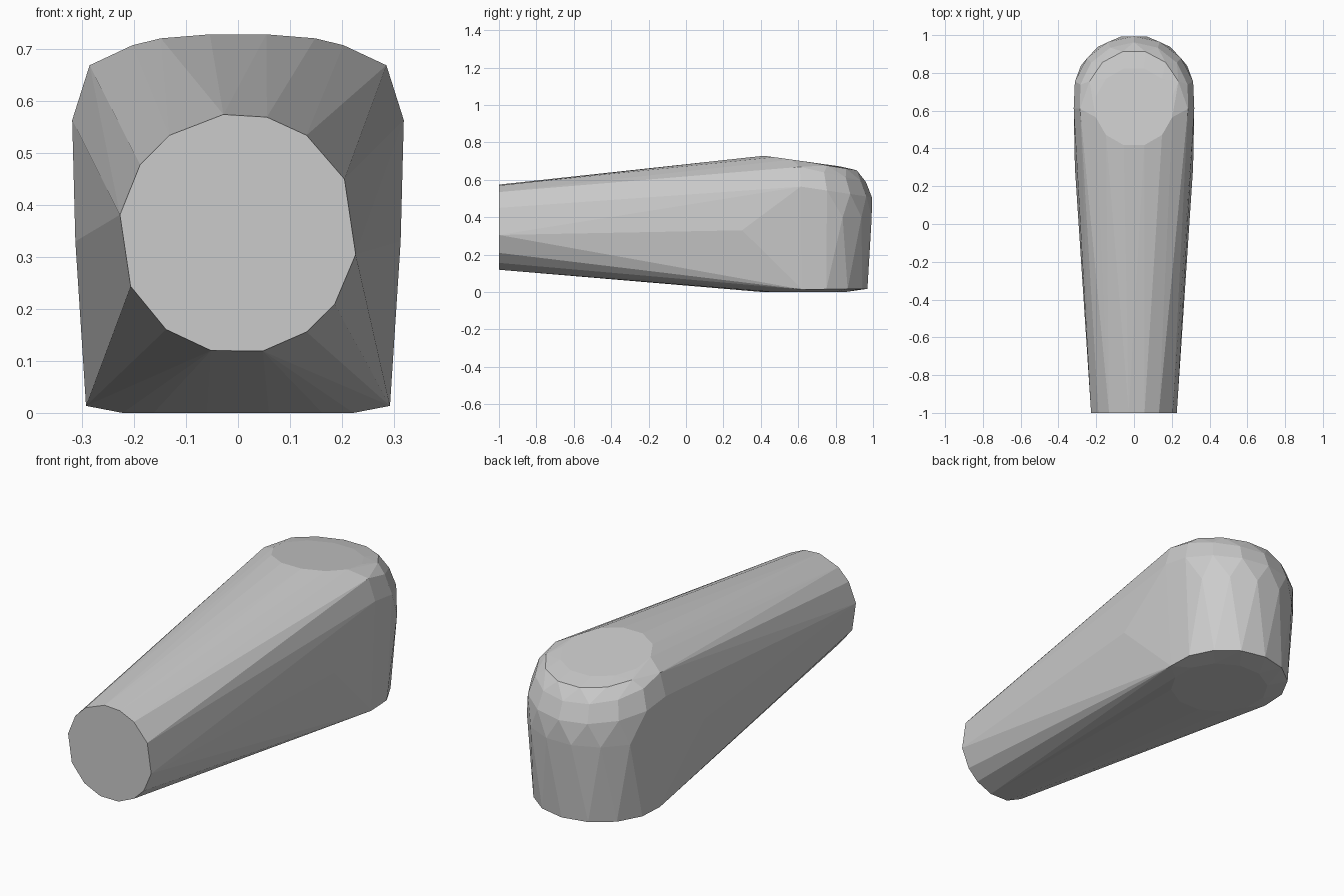
import bpy
import bmesh
from math import sin, cos, radians

if "Cube" in bpy.data.objects:
    bpy.data.objects.remove(bpy.data.objects["Cube"], do_unlink=True)

grey = bpy.data.materials.new("plain grey")
grey.use_nodes = True
colour = (0.6, 0.6, 0.6, 1)
grey.diffuse_color = colour
grey.node_tree.nodes["Principled BSDF"].inputs["Base Color"].default_value = colour

bm = bmesh.new()


def arc(radius, centre_y, height, slope, start, end, steps):
    """Arc seen from above whose height falls along y by the slope."""
    for i in range(steps + 1):
        a = radians(start + (end - start) * i / steps)
        y = centre_y + radius * sin(a)
        bm.verts.new((radius * cos(a), y, height - slope * (y - centre_y)))


# Flat end of the arm: an uneven many-sided disc
for degrees in (97, 76, 55, 27, -10, -36, -55, -78, -103, -127, -154, 171, 145, 125):
    a = radians(degrees)
    bm.verts.new((0.23 * cos(a), -1, 0.345 + 0.231 * sin(a)))

# Flat base and its slightly raised rim
arc(0.23, 0.63, 0, 0, 15, 345, 11)
arc(0.297, 0.673, 0.014, -0.01, -10, 190, 8)

# Slight swelling on each side of the arm
for side in (-1, 1):
    bm.verts.new((side * 0.313, 0.3, 0.33))

# Rounded head: waist, shoulder, bevel and sloping cap
arc(0.325, 0.675, 0.4, 0, 30, 150, 5)
arc(0.324, 0.67, 0.555, 0.15, -10, 190, 8)
arc(0.292, 0.67, 0.655, 0.23, -12, 192, 8)
arc(0.25, 0.67, 0.69, 0.16, 20, 160, 5)
arc(0.21, 0.62, 0.7, 0.14, 15, 345, 11)

# Wrap one tight skin round the outlines and drop everything inside it
result = bmesh.ops.convex_hull(bm, input=bm.verts[:], use_existing_faces=False)
inside = {v for v in result["geom_interior"] + result["geom_unused"]
          if isinstance(v, bmesh.types.BMVert)}
bmesh.ops.delete(bm, geom=list(inside), context="VERTS")
bmesh.ops.dissolve_limit(bm, angle_limit=radians(1), verts=bm.verts[:], edges=bm.edges[:])
bmesh.ops.recalc_face_normals(bm, faces=bm.faces[:])

mesh = bpy.data.meshes.new("tapered_arm")
bm.to_mesh(mesh)
bm.free()
mesh.materials.append(grey)
arm = bpy.data.objects.new("tapered_arm", mesh)
bpy.context.collection.objects.link(arm)
